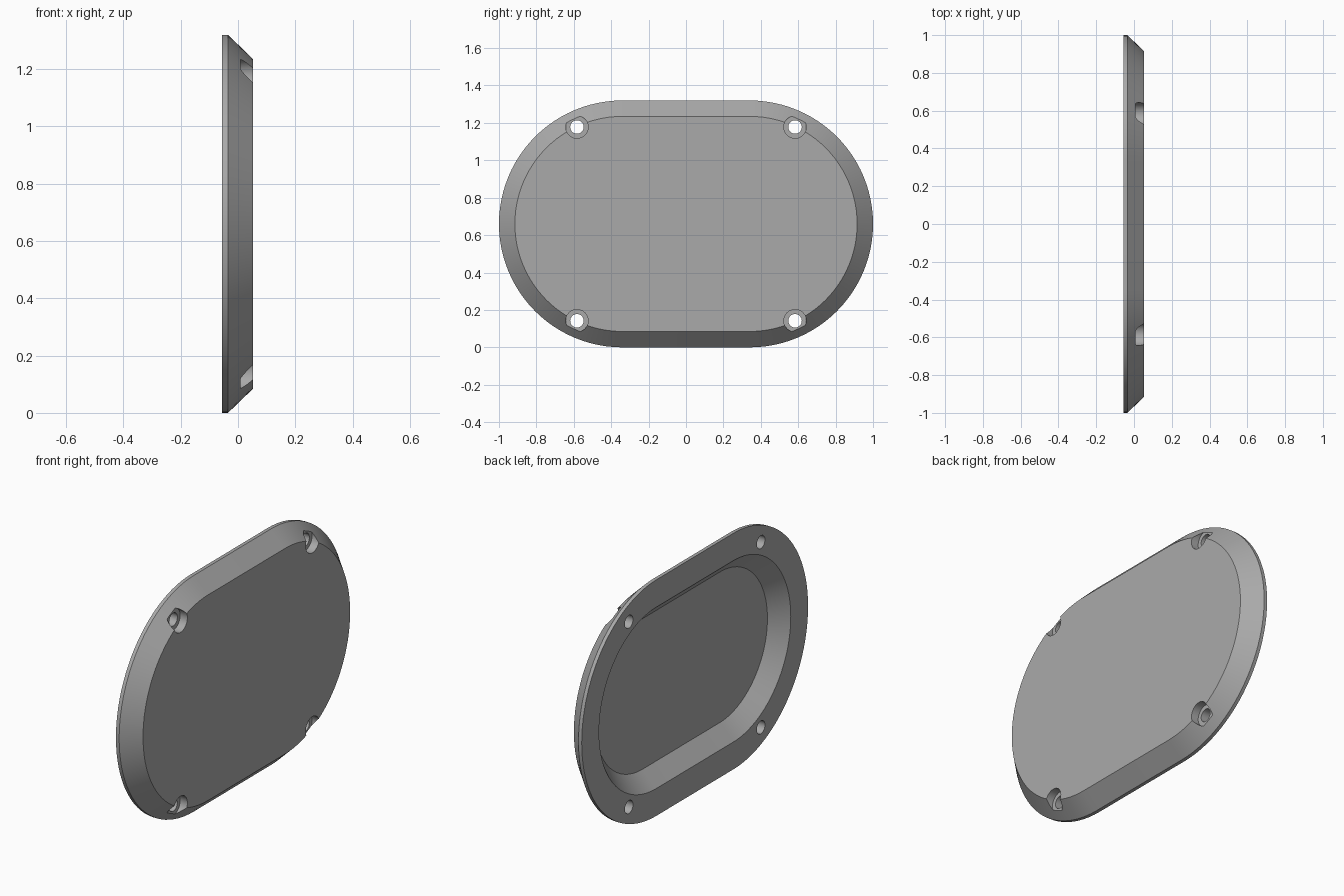
import bpy, bmesh
from math import sin, cos, pi, radians
from mathutils import Matrix

cube = bpy.data.objects.get("Cube")
if cube:
    bpy.data.objects.remove(cube, do_unlink=True)

MID_Z, HALF_STRAIGHT, STEPS = 0.66, 0.34, 48

grey = bpy.data.materials.new("plain grey")
grey.use_nodes = True
grey.diffuse_color = (0.4, 0.4, 0.4, 1)
grey.node_tree.nodes["Principled BSDF"].inputs["Base Color"].default_value = (0.4, 0.4, 0.4, 1)


def make_object(name, bm):
    bmesh.ops.recalc_face_normals(bm, faces=bm.faces)
    mesh = bpy.data.meshes.new(name)
    bm.to_mesh(mesh)
    bm.free()
    mesh.materials.append(grey)
    obj = bpy.data.objects.new(name, mesh)
    bpy.context.collection.objects.link(obj)
    return obj


def stadium(bm, x, radius):
    """Ring with straight top and bottom and round ends."""
    ring = []
    for side, start in ((1, -pi / 2), (-1, pi / 2)):
        for i in range(STEPS + 1):
            a = start + pi * i / STEPS
            ring.append(bm.verts.new((x, side * HALF_STRAIGHT + radius * cos(a),
                                      MID_Z + radius * sin(a))))
    return ring


# Cover plate: rear recess, flange, thin rim, sloped edge, flat face
profile = [(0.029, 0.421), (-0.055, 0.507), (-0.055, 0.66), (-0.035, 0.66), (0.053, 0.575)]
bm = bmesh.new()
rings = [stadium(bm, x, r) for x, r in profile]
for a, b in zip(rings, rings[1:]):
    for i in range(len(a)):
        j = (i + 1) % len(a)
        bm.faces.new((a[i], a[j], b[j], b[i]))
bm.faces.new(rings[0])
bm.faces.new(rings[-1])
plate = make_object("cover_plate", bm)


# Screw holes with counterbores
def cut_cylinders(name, radius, x0, x1):
    bm = bmesh.new()
    for y in (-0.583, 0.583):
        for z in (-0.518, 0.518):
            place = Matrix.Translation(((x0 + x1) / 2, y, MID_Z + z)) @ Matrix.Rotation(pi / 2, 4, 'Y')
            bmesh.ops.create_cone(bm, cap_ends=True, segments=40, radius1=radius,
                                  radius2=radius, depth=x1 - x0, matrix=place)
    cutter = make_object(name, bm)
    cutter.hide_render = True
    mod = plate.modifiers.new(name, 'BOOLEAN')
    mod.operation, mod.solver, mod.object = 'DIFFERENCE', 'EXACT', cutter
    bpy.context.view_layer.objects.active = plate
    bpy.ops.object.modifier_apply(modifier=name)
    bpy.data.objects.remove(cutter, do_unlink=True)


cut_cylinders("counterbores", 0.06, 0.008, 0.2)
cut_cylinders("screw_holes", 0.036, -0.2, 0.2)

# Smooth round surfaces, keep the creases
bpy.ops.object.select_all(action='DESELECT')
plate.select_set(True)
bpy.context.view_layer.objects.active = plate
bpy.ops.object.shade_smooth_by_angle(angle=radians(30))
